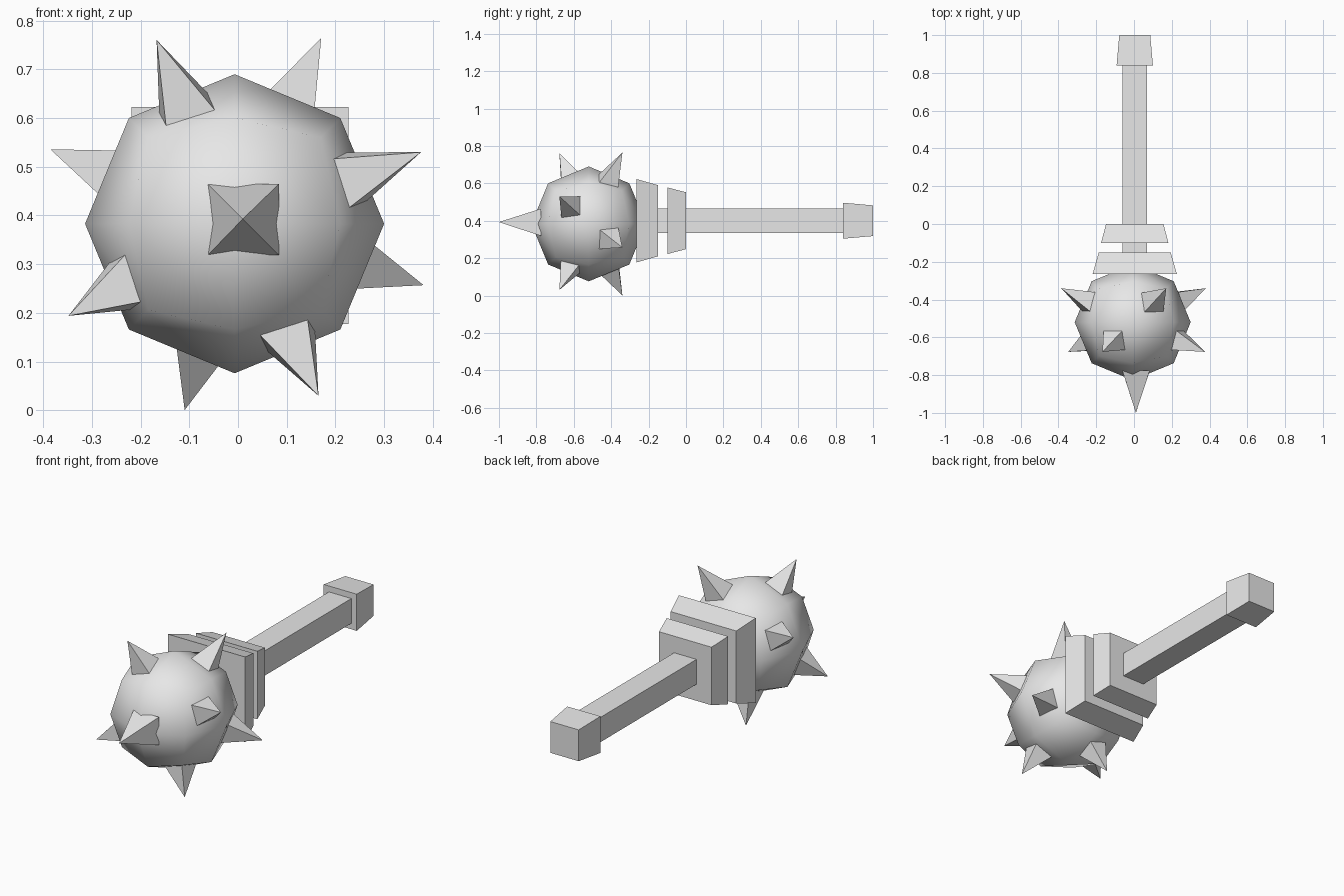
import bpy, bmesh
from math import radians, cos, sin
from mathutils import Vector, Matrix

if "Cube" in bpy.data.objects:
    bpy.data.objects.remove(bpy.data.objects["Cube"], do_unlink=True)

grey = bpy.data.materials.new("plain grey")
grey.use_nodes = True
GREY = (0.8, 0.8, 0.8, 1)
grey.diffuse_color = GREY
grey.node_tree.nodes["Principled BSDF"].inputs["Base Color"].default_value = GREY


def finish(bm, name, smooth=False):
    """Turn a bmesh into a named object."""
    bmesh.ops.recalc_face_normals(bm, faces=bm.faces)
    for f in bm.faces:
        f.smooth = smooth
    mesh = bpy.data.meshes.new(name)
    bm.to_mesh(mesh)
    bm.free()
    mesh.materials.append(grey)
    obj = bpy.data.objects.new(name, mesh)
    bpy.context.collection.objects.link(obj)
    return obj


def block(name, y0, half0, y1, half1):
    """Square bar along y that tapers from half0 to half1."""
    bm = bmesh.new()
    bmesh.ops.create_cube(bm, size=2)
    for v in bm.verts:
        half, y = (half0, y0) if v.co.y < 0 else (half1, y1)
        v.co = (0.004 + v.co.x * half, y, 0.4 + v.co.z * half)
    return finish(bm, name)


def spike(name, centre, tip, base_dist, half):
    """Four-sided spike pointing from the centre to the tip."""
    axis = (tip - centre).normalized()
    side = Vector((0, 1, 0)).cross(axis)
    side = side.normalized() if side.length > 0.2 else Vector((1, 0, 0))
    other = axis.cross(side)
    bm = bmesh.new()
    base = [bm.verts.new(centre + axis * base_dist + (side * a + other * b) * half)
            for a, b in ((-1, -1), (1, -1), (1, 1), (-1, 1))]
    top = bm.verts.new(tip)
    bm.faces.new(base)
    for i in range(4):
        bm.faces.new((base[i], base[(i + 1) % 4], top))
    return finish(bm, name)


# Ball head: a once-divided cube pushed out to a sphere
centre = Vector((-0.007, -0.52, 0.383))
bm = bmesh.new()
bmesh.ops.create_cube(bm, size=2)
bmesh.ops.subdivide_edges(bm, edges=bm.edges[:], cuts=1, use_grid_fill=True)
for v in bm.verts:
    v.co = centre + v.co.normalized() * 0.307
finish(bm, "ball_head", smooth=True)

# Handle, collars and pommel
block("handle", -0.2, 0.065, 0.86, 0.065)
block("front_collar", -0.265, 0.223, -0.15, 0.19)
block("rear_collar", -0.1, 0.178, 0.0, 0.152)
block("pommel", 0.84, 0.096, 1.0, 0.082)

# Spikes: one at the front, then two staggered rings of four
spike("front_spike", Vector((0.012, -0.52, 0.39)), Vector((0.01, -1.0, 0.393)), 0.255, 0.073)
rings = (("front_ring", -0.157, ((21, 0.41), (113, 0.41), (209, 0.39), (296, 0.393))),
         ("rear_ring", 0.18, ((65, 0.421), (158, 0.408), (255, 0.396), (342, 0.408))))
for ring, dy, tips in rings:
    for i, (angle, reach) in enumerate(tips):
        a = radians(angle)
        tip = centre + Vector((cos(a) * reach, dy, sin(a) * reach))
        spike(f"{ring}_spike_{i + 1}", centre, tip, 0.235, 0.064)
